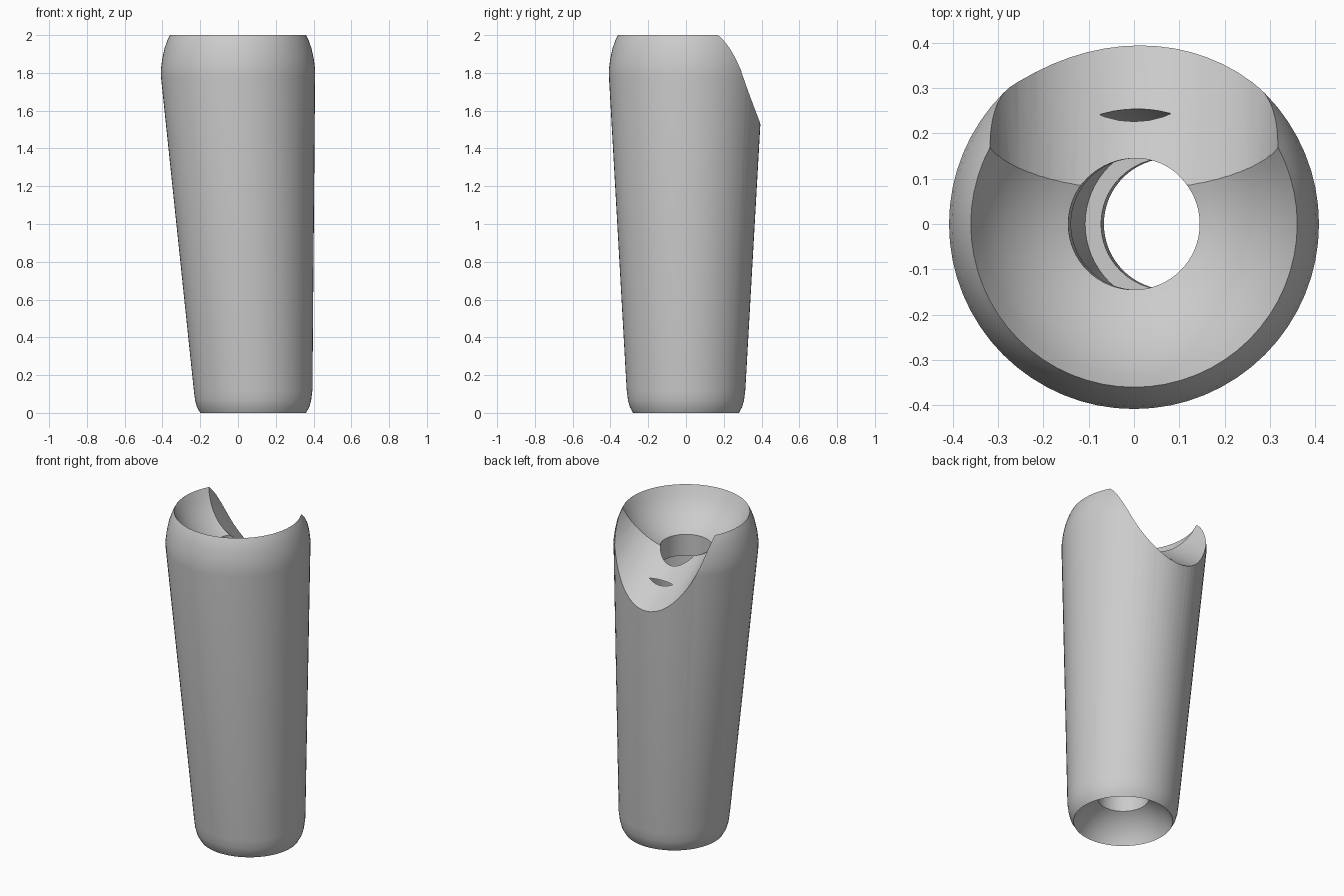
import bpy, bmesh, math
from mathutils import Vector

if "Cube" in bpy.data.objects:
    bpy.data.objects.remove(bpy.data.objects["Cube"], do_unlink=True)

SIDES = 64
GREY = (0.6, 0.6, 0.6, 1.0)


def make_material(name, colour):
    mat = bpy.data.materials.new(name)
    mat.use_nodes = True
    mat.diffuse_color = colour
    mat.node_tree.nodes["Principled BSDF"].inputs["Base Color"].default_value = colour
    return mat


def arc(radius, centre_z, r_start, r_end, side, steps=8):
    """Points (radius, height) on a ball-shaped seat."""
    points = []
    for i in range(steps + 1):
        r = r_start + (r_end - r_start) * i / steps
        points.append((r, centre_z + side * math.sqrt(radius ** 2 - r ** 2)))
    return points


def axis_x(z):
    """The sleeve leans: its centre line shifts sideways towards the foot."""
    t = min(max((z - 0.12) / 1.66, 0), 1)
    return 0.08 * (1 - t)


def leaning_lathe(name, profile):
    bm = bmesh.new()
    rings = []
    for r, z in profile:
        ring = []
        for i in range(SIDES):
            a = math.tau * i / SIDES
            ring.append(bm.verts.new((axis_x(z) + r * math.cos(a), r * math.sin(a), z)))
        rings.append(ring)
    for low, high in zip(rings, rings[1:] + rings[:1]):
        for i in range(SIDES):
            j = (i + 1) % SIDES
            bm.faces.new((low[i], low[j], high[j], high[i]))
    bmesh.ops.recalc_face_normals(bm, faces=bm.faces)
    mesh = bpy.data.meshes.new(name)
    bm.to_mesh(mesh)
    bm.free()
    obj = bpy.data.objects.new(name, mesh)
    bpy.context.collection.objects.link(obj)
    return obj


# Closed cross-section: outer wall, upper seat, hollow chamber, lower seat
outer = [(0.28, 0), (0.297, 0.03), (0.307, 0.065), (0.314, 0.12),
         (0.408, 1.78), (0.408, 1.82), (0.402, 1.87), (0.389, 1.93), (0.373, 1.975)]
upper_seat = arc(0.39, 2.15, 0.36, 0.145, -1)
chamber = [(0.145, 1.655), (0.255, 1.655), (0.18, 0.28), (0.145, 0.28)]
lower_seat = arc(0.305, -0.12, 0.145, 0.276, 1)
sleeve = leaning_lathe("sleeve", outer + upper_seat + chamber + lower_seat)
sleeve.data.materials.append(make_material("plain grey", GREY))

# Sloping round notch through the back of the rim
slope = math.radians(37)
notch_radius = 0.33
lip = Vector((0, 0.405, 1.52))
up = Vector((0, math.sin(slope), math.cos(slope)))
bpy.ops.mesh.primitive_cylinder_add(
    vertices=SIDES, radius=notch_radius, depth=2.4, location=lip + up * notch_radius,
    rotation=(-math.pi / 2 - slope, 0, 0))
cutter = bpy.context.object
cutter.name = "notch_cutter"
cutter.hide_render = True

cut = sleeve.modifiers.new("notch", "BOOLEAN")
cut.operation = "DIFFERENCE"
cut.solver = "EXACT"
cut.object = cutter
bpy.ops.object.select_all(action="DESELECT")
sleeve.select_set(True)
bpy.context.view_layer.objects.active = sleeve
bpy.ops.object.modifier_apply(modifier=cut.name)
bpy.data.objects.remove(cutter, do_unlink=True)
bpy.ops.object.shade_smooth_by_angle(angle=math.radians(30))
